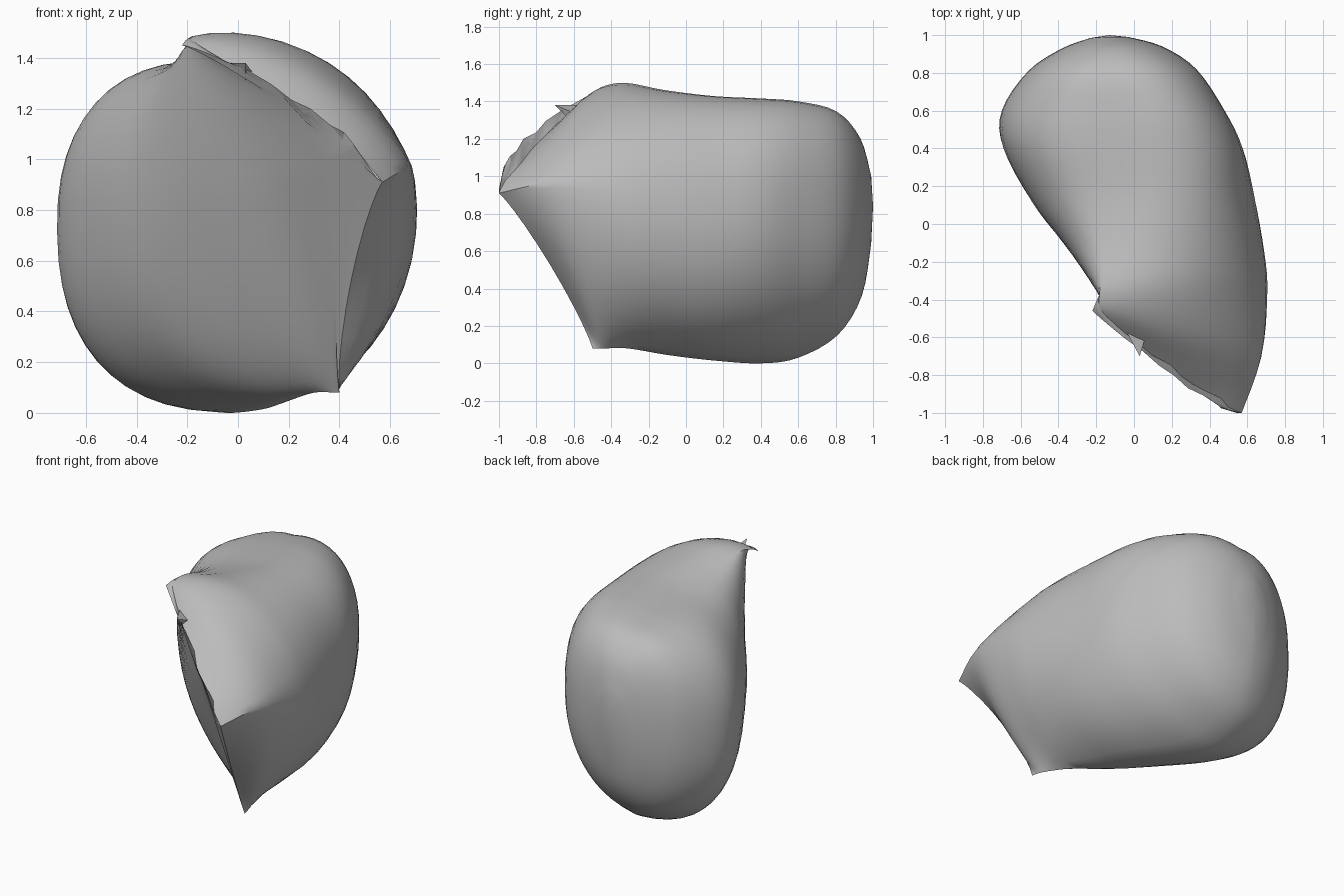
import bpy, bmesh, math, random
from mathutils import Vector

cube = bpy.data.objects.get("Cube")
if cube:
    bpy.data.objects.remove(cube)
random.seed(4)

# Sections from back to front: top, bottom, inner side, outer side
SECTIONS = [
    ((-.14, .99, 1.0), (-.14, .99, .64), (-.23, .985, .81), (-.03, .99, .85)),
    ((-.14, .93, 1.20), (-.14, .94, .36), (-.38, .93, .78), (.15, .94, .84)),
    ((-.14, .80, 1.335), (-.15, .81, .15), (-.56, .81, .75), (.33, .82, .84)),
    ((-.12, .60, 1.375), (-.13, .60, .03), (-.70, .60, .72), (.48, .60, .85)),
    ((-.11, .40, 1.385), (-.05, .40, .0), (-.69, .40, .72), (.575, .40, .86)),
    ((-.09, .15, 1.395), (.10, .15, .015), (-.53, .12, .72), (.625, .15, .89)),
    ((-.11, -.10, 1.435), (.19, -.10, .045), (-.355, -.09, .75), (.67, -.15, .93)),
    ((-.16, -.31, 1.485), (.30, -.31, .08), (-.12, -.34, .83), (.685, -.38, .97)),
    ((-.20, -.41, 1.475), (.38, -.43, .08), (.17, -.62, .92), (.67, -.71, .97)),
    ((-.22, -.46, 1.45), (.40, -.50, .08), (.46, -.975, 1.05), (.57, -1, .91)),
]
# Roundness of the upper and lower half of each section
POWERS = [(1, 1), (.93, .95), (.88, .88), (.87, .86), (.87, .86), (.9, .88),
          (1.0, .97), (1.12, 1.2), (1.35, 1.6), (1.75, 2.3)]
SIDES, STEPS = 48, 4


def spline(a, b, c, d, t):
    return .5 * (2 * b + (c - a) * t + (2 * a - 5 * b + 4 * c - d) * t * t
                 + (3 * b - 3 * c + d - a) * t ** 3)


def section_ring(corners, powers):
    top, bottom, inner, outer = corners
    mid = (top + bottom) / 2
    points = []
    for i in range(SIDES):
        a = 2 * math.pi * i / SIDES
        c, s = math.cos(a), math.sin(a)
        p = powers[0] if s >= 0 else powers[1]
        side = outer if c >= 0 else inner
        end = top if s >= 0 else bottom
        points.append(mid + (side - mid) * abs(c) ** p + (end - mid) * abs(s) ** p)
    return points


# Interpolated rings along the body
key = [[Vector(p) for p in s] for s in SECTIONS]
last = len(key) - 1
rings = []
for k in range(last):
    ids = [max(k - 1, 0), k, k + 1, min(k + 2, last)]
    for step in range(STEPS):
        t = step / STEPS
        corners = [spline(*[key[j][n] for j in ids], t) for n in range(4)]
        powers = [spline(*[POWERS[j][n] for j in ids], t) for n in range(2)]
        rings.append(section_ring(corners, powers))
rings.append(section_ring(key[-1], POWERS[-1]))

# Uneven torn edge along the upper front ridge
half = SIDES // 2
for i in range(1, half):
    if abs(i - half // 2) > 4:
        rings[-1][i] += Vector([random.uniform(-.012, .012) for _ in range(3)])

bm = bmesh.new()
rows = [[bm.verts.new(p) for p in ring] for ring in rings]
for r, q in zip(rows, rows[1:]):
    for i in range(SIDES):
        j = (i + 1) % SIDES
        bm.faces.new((r[i], r[j], q[j], q[i]))

# Rounded back end
pole = bm.verts.new((-.13, 1, .84))
for i in range(SIDES):
    bm.faces.new((rows[0][(i + 1) % SIDES], rows[0][i], pole))

# Narrow strip closing the front ridge
front = rows[-1]
for i in range(-half // 2, half // 2):
    a, b = front[i % SIDES], front[(i + 1) % SIDES]
    c, d = front[(half - i - 1) % SIDES], front[(half - i) % SIDES]
    face = list(dict.fromkeys((a, b, c, d)))
    bm.faces.new(face)

# Small pointed barb on the ridge
barb = [bm.verts.new(p) for p in
        ((-.05, -.55, 1.38), (.06, -.60, 1.34), (.03, -.60, 1.28), (.03, -.70, 1.38))]
for ids in ((0, 1, 3), (1, 2, 3), (2, 0, 3), (0, 2, 1)):
    bm.faces.new([barb[i] for i in ids])

bmesh.ops.recalc_face_normals(bm, faces=bm.faces)
mesh = bpy.data.meshes.new("rounded_body")
bm.to_mesh(mesh)
bm.free()
body = bpy.data.objects.new("rounded_body", mesh)
bpy.context.collection.objects.link(body)

# Plain grey surface
grey = bpy.data.materials.new("plain_grey")
grey.use_nodes = True
colour = (.5, .5, .5, 1)
grey.diffuse_color = colour
grey.node_tree.nodes["Principled BSDF"].inputs["Base Color"].default_value = colour
mesh.materials.append(grey)

bpy.ops.object.select_all(action="DESELECT")
body.select_set(True)
bpy.context.view_layer.objects.active = body
bpy.ops.object.shade_smooth_by_angle(angle=math.radians(40))
